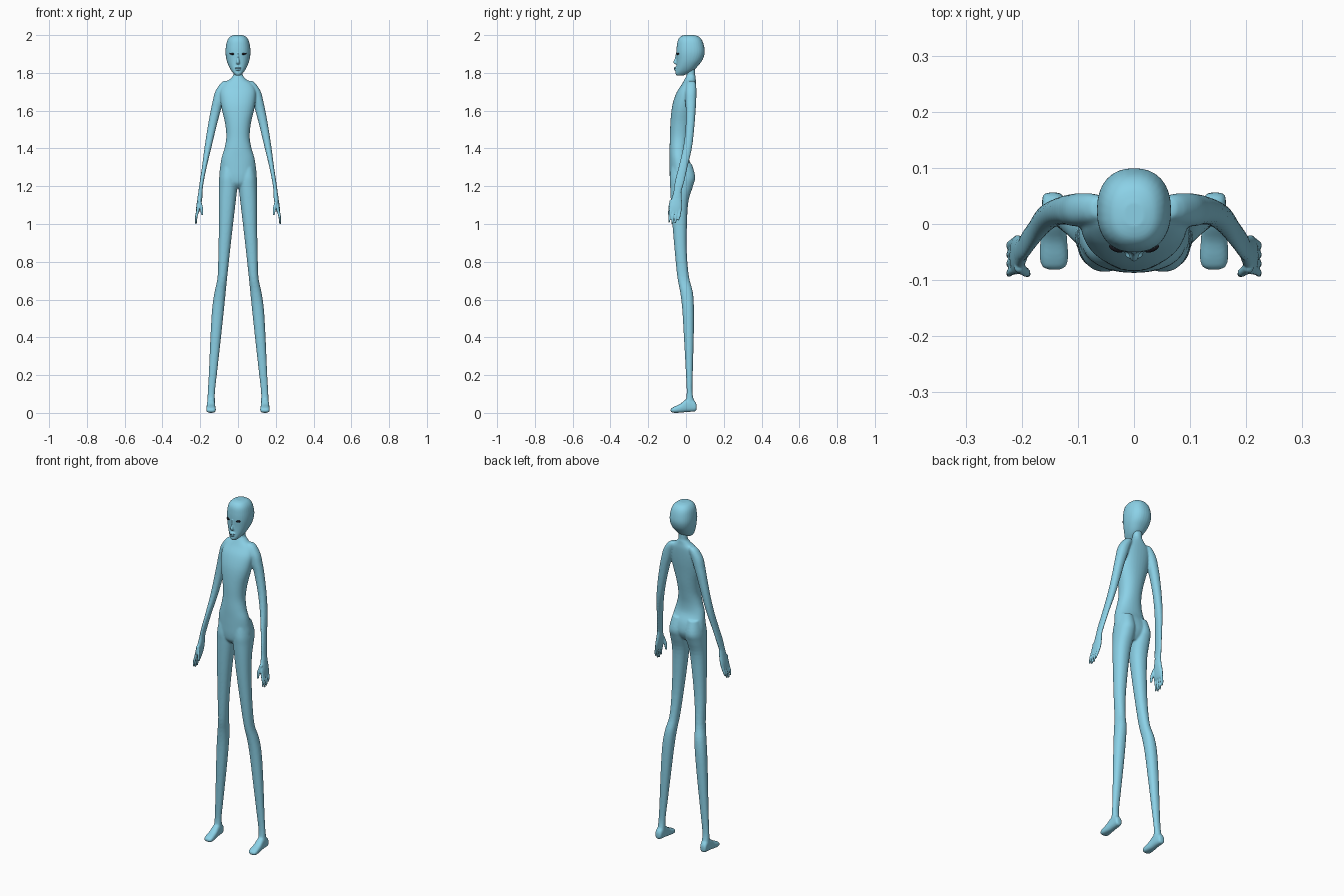
import bpy, bmesh
from math import cos, sin, pi, radians
from mathutils import Matrix, Vector


def material(name, col):
    m = bpy.data.materials.new(name)
    m.diffuse_color = (*col, 1)
    return m


SKIN = material("skin_blue", (0.26, 0.64, 0.80))
DARK = material("eye_dark", (0.01, 0.01, 0.015))


def spline(rows, sub=4):
    """Catmull-Rom interpolation through the cross-sections."""
    out = []
    for i in range(len(rows) - 1):
        p = [rows[max(0, min(len(rows) - 1, i + k))] for k in (-1, 0, 1, 2)]
        for s in range(sub):
            t = s / sub
            out.append([0.5 * (2 * b + (c - a) * t + (2 * a - 5 * b + 4 * c - d) * t * t
                               + (3 * b - a - 3 * c + d) * t ** 3) for a, b, c, d in zip(*p)])
    return out + [list(rows[-1])]


def loft(bm, rows, side=1, axis="z", power=2.2, n=32):
    """Closed loft; each row is (position, a_min, a_max, b_min, b_max)."""
    rings = []
    for t, a0, a1, b0, b1 in spline(rows):
        ring = []
        for k in range(n):
            c, s = cos(2 * pi * k / n), sin(2 * pi * k / n)
            a = (a0 + a1) / 2 + (a1 - a0) / 2 * abs(c) ** (2 / power) * (1 if c > 0 else -1)
            b = (b0 + b1) / 2 + (b1 - b0) / 2 * abs(s) ** (2 / power) * (1 if s > 0 else -1)
            ring.append(bm.verts.new((side * a, b, t) if axis == "z" else (side * a, t, b)))
        rings.append(ring)
    for r0, r1 in zip(rings, rings[1:]):
        for k in range(n):
            bm.faces.new((r0[k], r0[(k + 1) % n], r1[(k + 1) % n], r1[k]))
    bm.faces.new(rings[0])
    bm.faces.new(rings[-1])


def sym(rows):
    return [(z, -w, w, y0, y1) for z, w, y0, y1 in rows]


def tube(bm, points, side):
    """Chain of balls and cones through (x, y, z, radius) points, for fingers."""
    for p, q in zip(points, points[1:]):
        for s in range(9):
            x, y, z, r = (a + (b - a) * s / 8 for a, b in zip(p, q))
            bmesh.ops.create_icosphere(bm, subdivisions=2, radius=r,
                                       matrix=Matrix.Translation((side * x, y, z)))


def blob(bm, loc, size, turn=0, tilt=0):
    m = (Matrix.Translation(loc) @ Matrix.Rotation(turn, 4, "Z") @ Matrix.Rotation(tilt, 4, "Y")
         @ Matrix.Diagonal((*size, 1)))
    bmesh.ops.create_uvsphere(bm, u_segments=24, v_segments=16, radius=1, matrix=m)


def finish(bm, name, mat, voxel=None, smooth=0):
    bmesh.ops.recalc_face_normals(bm, faces=bm.faces)
    me = bpy.data.meshes.new(name)
    bm.to_mesh(me)
    bm.free()
    ob = bpy.data.objects.new(name, me)
    bpy.context.collection.objects.link(ob)
    if voxel:
        r = ob.modifiers.new("fuse", "REMESH")
        r.mode, r.voxel_size, r.use_smooth_shade = "VOXEL", voxel, True
        s = ob.modifiers.new("soften", "SMOOTH")
        s.factor, s.iterations = 0.5, smooth
        dg = bpy.context.evaluated_depsgraph_get()
        ob.data = bpy.data.meshes.new_from_object(ob.evaluated_get(dg))
        ob.modifiers.clear()
    ob.data.materials.clear()
    ob.data.materials.append(mat)
    for p in ob.data.polygons:
        p.use_smooth = True
    return ob


# Body: torso, neck, legs, feet and arms fused into one skin
body = bmesh.new()
loft(body, sym([
    (1.785, .026, .003, .050), (1.765, .045, -.008, .052), (1.74, .078, -.022, .054),
    (1.70, .094, -.048, .052), (1.65, .092, -.067, .047), (1.60, .084, -.077, .040),
    (1.53, .068, -.083, .030), (1.46, .062, -.085, .018), (1.40, .072, -.087, .010),
    (1.35, .087, -.087, .013), (1.30, .095, -.087, .034), (1.25, .098, -.086, .042),
    (1.215, .075, -.080, .030), (1.19, .035, -.060, .010)]))
loft(body, sym([(1.85, .025, .000, .050), (1.80, .024, .004, .048), (1.73, .030, .000, .050)]))
for side in (1, -1):
    # leg
    loft(body, [
        (1.32, .010, .085, -.075, .030), (1.25, .004, .099, -.085, .049),
        (1.20, .003, .101, -.084, .037), (1.12, .012, .101, -.080, .013),
        (1.00, .026, .101, -.072, .005), (.85, .043, .104, -.059, .004),
        (.72, .057, .108, -.046, .016), (.64, .065, .124, -.031, .036),
        (.55, .074, .137, -.020, .042), (.40, .090, .146, -.011, .041),
        (.22, .110, .154, -.001, .036), (.11, .122, .160, .004, .034),
        (.05, .122, .163, -.002, .045), (.02, .126, .160, .000, .045)], side)
    # foot
    loft(body, [
        (.056, .134, .156, .018, .042), (.050, .126, .163, .009, .058),
        (.030, .122, .164, .006, .075), (.000, .121, .165, .004, .072),
        (-.030, .119, .167, .001, .048), (-.060, .117, .168, .000, .034),
        (-.076, .121, .164, .003, .025), (-.081, .130, .156, .008, .019)], side, "y", 2.6)
    # arm
    loft(body, [
        (1.758, .045, .075, .012, .045), (1.74, .045, .096, .002, .053),
        (1.70, .060, .121, -.004, .055), (1.65, .076, .134, -.004, .054),
        (1.60, .092, .145, -.001, .051), (1.50, .118, .163, -.003, .043),
        (1.40, .142, .178, -.016, .031), (1.30, .166, .191, -.040, .008),
        (1.22, .182, .203, -.060, -.010), (1.17, .188, .210, -.067, -.024),
        (1.13, .190, .216, -.075, -.024)], side)
finish(body, "body", SKIN, .0045, 6)

# Hands: palm, four fingers and a thumb
for side, tag in ((1, "left"), (-1, "right")):
    hand = bmesh.new()
    loft(hand, [
        (1.18, .189, .208, -.064, -.025), (1.14, .189, .214, -.074, -.023),
        (1.10, .195, .220, -.088, -.020), (1.075, .201, .222, -.090, -.022),
        (1.062, .206, .222, -.087, -.026)], side)
    for k, length in enumerate((1.012, 1.003, 1.008, 1.024)):
        y = -.081 + .0165 * k
        tube(hand, [(.212, y, 1.075, .0085), (.221, y - .005, 1.04, .0072),
                    (.223, y - .009, length, .0052)], side)
    tube(hand, [(.204, -.078, 1.12, .010), (.193, -.086, 1.085, .0085),
                (.190, -.089, 1.052, .0065)], side)
    finish(hand, tag + "_hand", SKIN, .003, 3)

# Head with nose, brow and lips
head = bmesh.new()
loft(head, sym([
    (2.001, .018, -.005, .038), (1.993, .040, -.028, .066), (1.973, .056, -.043, .085),
    (1.94, .064, -.049, .096), (1.905, .066, -.051, .099), (1.87, .061, -.050, .088),
    (1.84, .051, -.051, .066), (1.815, .038, -.054, .042), (1.797, .024, -.056, .012),
    (1.786, .013, -.050, -.015)]), power=2.3)
loft(head, sym([(1.905, .005, -.054, -.03), (1.88, .006, -.058, -.03), (1.86, .009, -.067, -.03),
                (1.85, .010, -.064, -.03), (1.845, .006, -.056, -.03)]))
blob(head, (0, -.054, 1.827), (.017, .010, .005))
blob(head, (0, -.054, 1.817), (.014, .010, .005))
finish(head, "head", SKIN, .003, 4)

# Eyes and mouth slit
for side, tag in ((1, "left"), (-1, "right")):
    eye = bmesh.new()
    blob(eye, (side * .032, -.0435, 1.901), (.0135, .006, .0055),
         side * radians(22), -side * radians(6))
    finish(eye, tag + "_eye", DARK)
mouth = bmesh.new()
blob(mouth, (0, -.057, 1.822), (.011, .0065, .0016))
finish(mouth, "mouth", DARK)
